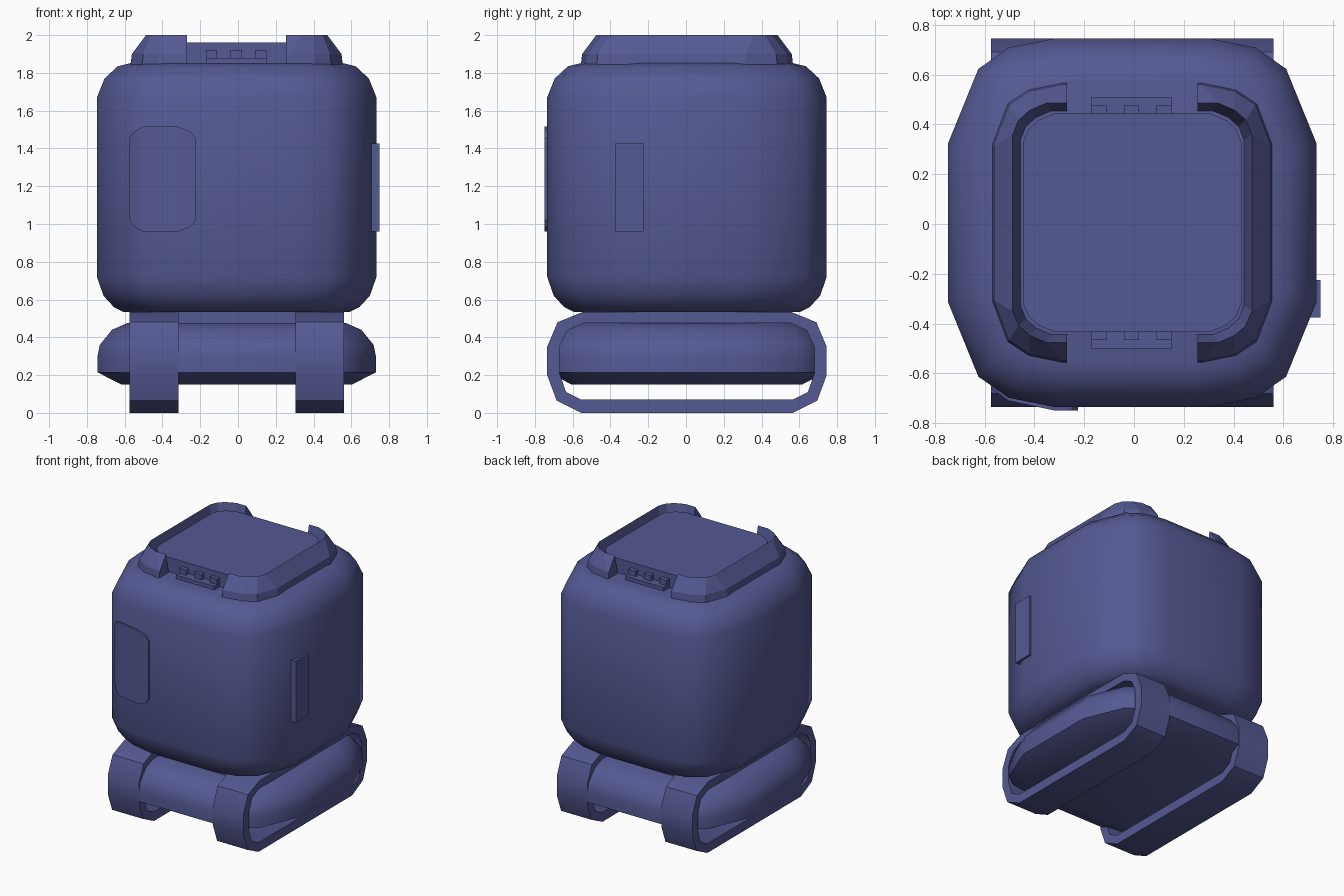
import bpy, bmesh
from mathutils import Vector

if "Cube" in bpy.data.objects:
    bpy.data.objects.remove(bpy.data.objects["Cube"], do_unlink=True)

CX, CY = -0.007, 0.005
blue = bpy.data.materials.new("slate blue")
blue.use_nodes = True
blue.diffuse_color = (0.09, 0.10, 0.29, 1)
blue.node_tree.nodes["Principled BSDF"].inputs["Base Color"].default_value = (0.09, 0.10, 0.29, 1)

# Quarter outlines, as fractions of the half width
ROUND = [(1, 0.43), (0.835, 0.835), (0.67, 0.95), (0.42, 1)]
RIM = [(1, 0.56), (0.89, 0.85), (0.74, 0.95), (0.5, 1)]
LID = [(1, 0.74), (0.95, 0.86), (0.86, 0.94), (0.72, 1)]


def finish(name, bm, smooth=None):
    bmesh.ops.recalc_face_normals(bm, faces=bm.faces[:])
    mesh = bpy.data.meshes.new(name)
    bm.to_mesh(mesh)
    bm.free()
    mesh.materials.append(blue)
    ob = bpy.data.objects.new(name, mesh)
    bpy.context.collection.objects.link(ob)
    if smooth:
        bpy.ops.object.select_all(action='DESELECT')
        ob.select_set(True)
        bpy.context.view_layer.objects.active = ob
        bpy.ops.object.shade_smooth_by_angle(angle=smooth)
    return ob


def ring_points(quarter):
    back = quarter[::-1]
    return (quarter + [(-x, y) for x, y in back]
            + [(-x, -y) for x, y in quarter] + [(x, -y) for x, y in back])


def bridge(bm, a, b):
    for i in range(len(a)):
        j = (i + 1) % len(a)
        bm.faces.new((a[i], a[j], b[j], b[i]))


def loft(name, sections, closed=False, smooth=None):
    """Skin stacked outlines given as (outline, half width, z)."""
    bm = bmesh.new()
    rings = [[bm.verts.new((CX + x * h, CY + y * h, z)) for x, y in ring_points(q)]
             for q, h, z in sections]
    for a, b in zip(rings, rings[1:]):
        bridge(bm, a, b)
    if closed:
        bridge(bm, rings[-1], rings[0])
    else:
        bm.faces.new(rings[0])
        bm.faces.new(rings[-1])
    return finish(name, bm, smooth)


def box(name, lo, hi):
    bm = bmesh.new()
    bmesh.ops.create_cube(bm, size=1)
    lo, hi = Vector(lo), Vector(hi)
    for v in bm.verts:
        v.co = (lo + hi) / 2 + v.co * (hi - lo)
    return finish(name, bm)


# Main body
loft("body", [(ROUND, h, z) for h, z in (
    (0.60, 0.535), (0.65, 0.56), (0.705, 0.62), (0.74, 0.72), (0.74, 1.67),
    (0.70, 1.77), (0.63, 1.835), (0.56, 1.852))], smooth=0.6)

# Chassis and the neck above it
loft("chassis", [(ROUND, h, z) for h, z in (
    (0.61, 0.15), (0.737, 0.215), (0.737, 0.30), (0.725, 0.36),
    (0.66, 0.44), (0.58, 0.475))], smooth=0.6)
box("neck", (-0.32, -0.5, 0.46), (0.305, 0.51, 0.55))

# Top rim with a gap at the front and back
rim = loft("top_rim", [(RIM, 0.562, 1.84), (RIM, 0.555, 1.90), (LID, 0.48, 2.0),
                       (LID, 0.447, 1.84)], closed=True)
for side in (-1, 1):
    cutter = box("gap_cutter", (-0.27, CY + side * 0.56 - 0.13, 1.8),
                 (0.255, CY + side * 0.56 + 0.13, 2.1))
    cutter.hide_render = True
    mod = rim.modifiers.new("gap", 'BOOLEAN')
    mod.operation = 'DIFFERENCE'
    mod.object = cutter
    bpy.context.view_layer.objects.active = rim
    bpy.ops.object.modifier_apply(modifier=mod.name)
    bpy.data.objects.remove(cutter, do_unlink=True)

# Lid, with hinge bars and knuckles in both gaps
loft("lid", [(LID, 0.438, 1.84), (LID, 0.438, 1.96)])
for side, label in ((-1, "front"), (1, "back")):
    def hinge(name, x0, x1, y0, y1, top):
        ya, yb = sorted((CY + side * y0, CY + side * y1))
        box(name, (x0, ya, 1.84), (x1, yb, top))
    hinge(label + "_hinge_bar", -0.17, 0.15, 0.43, 0.505, 1.88)
    for i in range(3):
        x = -0.17 + i * 0.13
        hinge(label + "_hinge_knuckle", x, x + 0.06, 0.43, 0.47, 1.92)

# Track belts
OUTER = [(0.56, 0.0), (0.69, 0.065), (0.74, 0.2), (0.74, 0.35), (0.685, 0.48), (0.55, 0.535)]
INNER = [(0.56, 0.07), (0.64, 0.11), (0.675, 0.21), (0.675, 0.35), (0.635, 0.435), (0.55, 0.475)]


def track(name, x0, x1):
    bm = bmesh.new()

    def loop(half, x):
        pts = half + [(-y, z) for y, z in half[::-1]]
        return [bm.verts.new((x, CY + y, z)) for y, z in pts]
    loops = [loop(OUTER, x0), loop(OUTER, x1), loop(INNER, x1), loop(INNER, x0)]
    for i in range(4):
        bridge(bm, loops[i], loops[(i + 1) % 4])
    finish(name, bm, smooth=0.5)


track("right_track", -0.575, -0.315)
track("left_track", 0.305, 0.56)

# Front plate, wrapped round the corner of the body
bm = bmesh.new()
columns = [(-0.575, -0.648, 0.06), (-0.55, -0.668, 0.025), (-0.503, -0.702, 0.0),
           (-0.318, -0.741, 0.0), (-0.25, -0.741, 0.025), (-0.225, -0.741, 0.06)]
low = [bm.verts.new((x, y - 0.008, 0.96 + c)) for x, y, c in columns]
high = [bm.verts.new((x, y - 0.008, 1.515 - c)) for x, y, c in columns]
for i in range(len(columns) - 1):
    bm.faces.new((low[i], low[i + 1], high[i + 1], high[i]))
skin = bmesh.ops.extrude_face_region(bm, geom=bm.faces[:], use_keep_orig=True)
bmesh.ops.translate(bm, vec=(0, 0.03, 0),
                    verts=[g for g in skin["geom"] if isinstance(g, bmesh.types.BMVert)])
finish("front_plate", bm, smooth=0.5)

# Side plate
box("side_plate", (0.70, -0.375, 0.96), (0.748, -0.225, 1.425))
